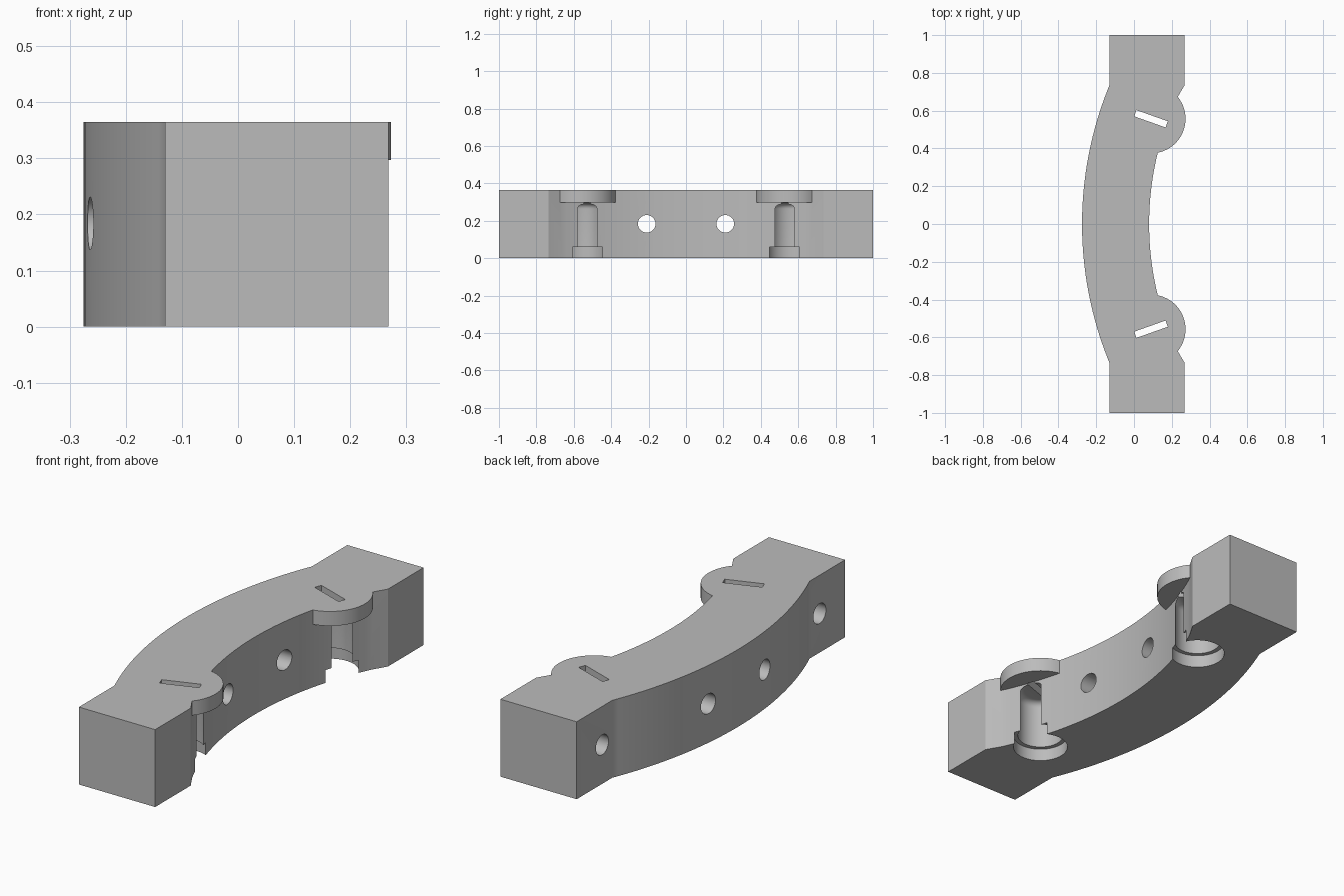
import bpy, bmesh
from math import sin, cos, asin, atan2, pi, radians, sqrt
from mathutils import Matrix

if "Cube" in bpy.data.objects:
    bpy.data.objects.remove(bpy.data.objects["Cube"], do_unlink=True)

HEIGHT = 0.365
ARC_X = 1.66                  # shared centre of the two long arcs
R_OUT, R_IN = 1.935, 1.58
SOCKET_X, SOCKET_Y = 0.09, 0.557

grey = bpy.data.materials.new("plain grey")
grey.use_nodes = True
grey.diffuse_color = (0.5, 0.5, 0.5, 1)
grey.node_tree.nodes["Principled BSDF"].inputs["Base Color"].default_value = (0.5, 0.5, 0.5, 1)


def finish(name, bm):
    bmesh.ops.recalc_face_normals(bm, faces=bm.faces)
    mesh = bpy.data.meshes.new(name)
    bm.to_mesh(mesh)
    bm.free()
    mesh.materials.append(grey)
    obj = bpy.data.objects.new(name, mesh)
    bpy.context.collection.objects.link(obj)
    return obj


def prism(name, outline, z0, z1):
    bm = bmesh.new()
    face = bm.faces.new([bm.verts.new((x, y, z0)) for x, y in outline])
    out = bmesh.ops.extrude_face_region(bm, geom=[face])
    top = [v for v in out["geom"] if isinstance(v, bmesh.types.BMVert)]
    bmesh.ops.translate(bm, verts=top, vec=(0, 0, z1 - z0))
    return finish(name, bm)


def lathe(name, profile, matrix, sides=64):
    """Closed solid of revolution from (radius, height) pairs."""
    bm = bmesh.new()
    rings = [[bm.verts.new((r * cos(2 * pi * i / sides), r * sin(2 * pi * i / sides), z))
              for i in range(sides)] for r, z in profile]
    for a, b in zip(rings, rings[1:]):
        for i in range(sides):
            j = (i + 1) % sides
            bm.faces.new((a[i], a[j], b[j], b[i]))
    bm.faces.new(rings[0])
    bm.faces.new(rings[-1])
    bm.transform(matrix)
    return finish(name, bm)


def arc(radius, y0, y1, steps=48):
    a0, a1 = asin(y0 / radius), asin(y1 / radius)
    angles = [a0 + (a1 - a0) * i / steps for i in range(steps + 1)]
    return [(ARC_X - radius * cos(a), radius * sin(a)) for a in angles]


def combine(target, other, operation):
    mod = target.modifiers.new(operation.lower(), 'BOOLEAN')
    mod.operation = operation
    mod.solver = 'EXACT'
    mod.object = other
    bpy.context.view_layer.objects.active = target
    bpy.ops.object.modifier_apply(modifier=mod.name)
    bpy.data.objects.remove(other, do_unlink=True)


# Curved bar with square end blocks
outline = [(-0.13, -1), (0.268, -1), (0.268, -0.735)]
outline += arc(R_IN, -0.665, 0.665)
outline += [(0.268, 0.735), (0.268, 1), (-0.13, 1)]
outline += arc(R_OUT, 0.735, -0.735)
bar = prism("curved_bar", outline, 0, HEIGHT)

# Overhanging round caps above the sockets
for side in (-1, 1):
    place = Matrix.Translation((SOCKET_X, side * SOCKET_Y, 0))
    combine(bar, lathe("round_cap", [(0.183, 0.297), (0.183, HEIGHT)], place), 'UNION')

# Stepped sockets with a rounded top, open to the concave side
fillet = [(0.073 + 0.03 * cos(radians(a)), 0.264 + 0.03 * sin(radians(a)))
          for a in range(0, 91, 15)]
socket = [(0.123, -0.05), (0.123, 0.06), (0.103, 0.0601)] + fillet
tilt = atan2(SOCKET_Y, ARC_X - SOCKET_X)
for side in (-1, 1):
    place = Matrix.Translation((SOCKET_X, side * SOCKET_Y, 0))
    combine(bar, lathe("socket_cutter", socket, place), 'DIFFERENCE')
    # Thin slot through the cap
    slot = prism("slot_cutter", [(-0.088, -0.0175), (0.088, -0.0175),
                                 (0.088, 0.0175), (-0.088, 0.0175)], 0.2, 0.5)
    slot.data.transform(place @ Matrix.Rotation(-side * tilt, 4, 'Z'))
    combine(bar, slot, 'DIFFERENCE')

# Cross holes: two through the middle, two blind in the end blocks
for y, x0, x1 in ((0.21, -0.5, 0.5), (0.81, -0.5, 0.12)):
    for side in (-1, 1):
        place = Matrix.Translation((0, side * y, 0.184)) @ Matrix.Rotation(pi / 2, 4, 'Y')
        combine(bar, lathe("hole_cutter", [(0.047, x0), (0.047, x1)], place, 48), 'DIFFERENCE')

bpy.ops.object.select_all(action='DESELECT')
bar.select_set(True)
bpy.context.view_layer.objects.active = bar
bpy.ops.object.shade_smooth_by_angle(angle=radians(25))
